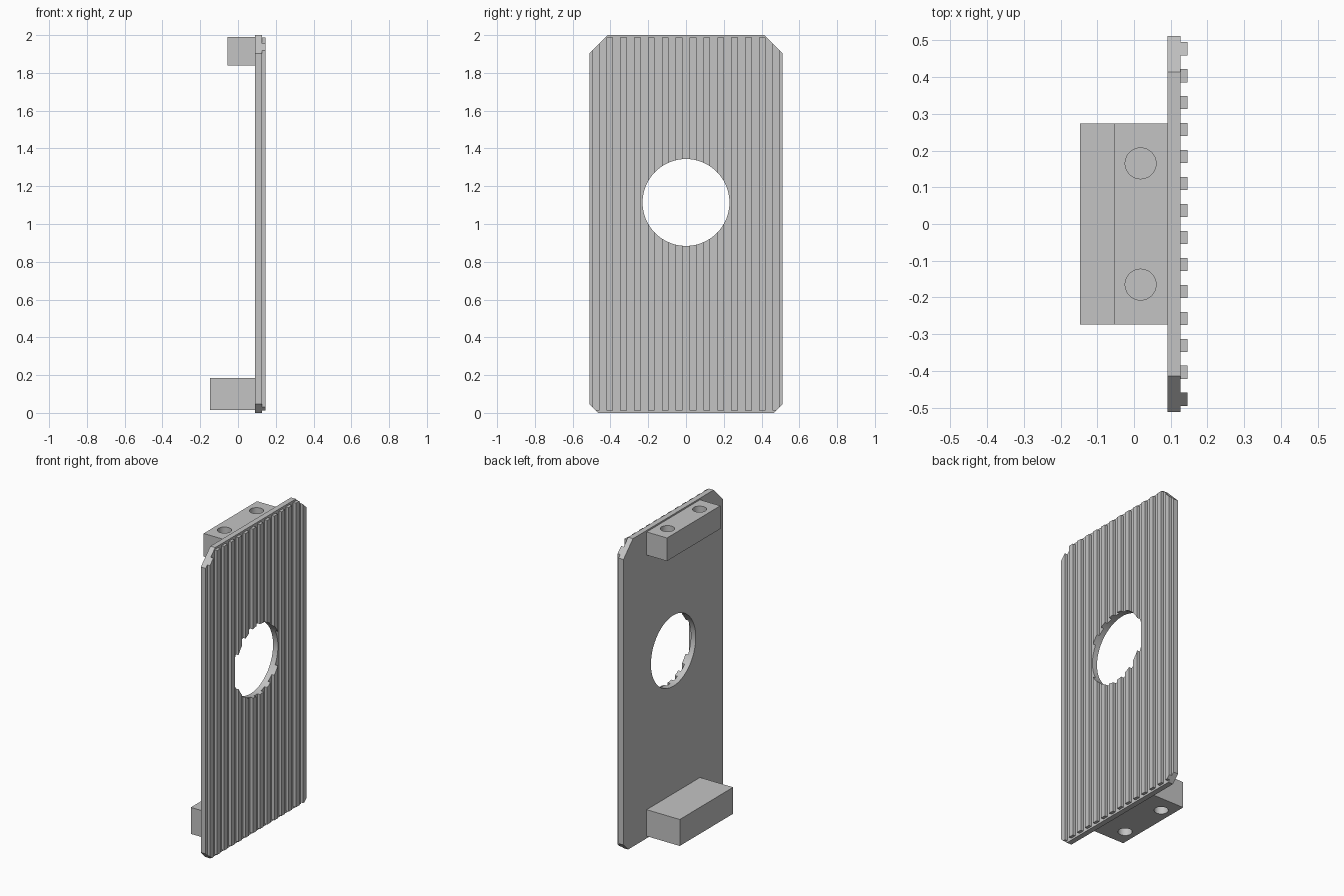
import bpy, bmesh

if "Cube" in bpy.data.objects:
    bpy.data.objects.remove(bpy.data.objects["Cube"], do_unlink=True)

grey = bpy.data.materials.new("plain grey")
grey.use_nodes = True
grey.diffuse_color = (0.55, 0.55, 0.55, 1)
grey.node_tree.nodes["Principled BSDF"].inputs["Base Color"].default_value = grey.diffuse_color

PLATE_BACK, PLATE_FACE, RIB_FACE = 0.091, 0.126, 0.145
HALF_WIDTH, HEIGHT = 0.512, 2.0
TOP_CUT, BOTTOM_CUT = 0.098, 0.048


def finish(name, bm):
    bmesh.ops.recalc_face_normals(bm, faces=bm.faces)
    mesh = bpy.data.meshes.new(name)
    bm.to_mesh(mesh)
    bm.free()
    mesh.materials.append(grey)
    obj = bpy.data.objects.new(name, mesh)
    bpy.context.collection.objects.link(obj)
    return obj


def add_box(bm, low, high):
    verts = bmesh.ops.create_cube(bm, size=1)["verts"]
    for v in verts:
        for i in range(3):
            v.co[i] = low[i] if v.co[i] < 0 else high[i]


def box(name, low, high):
    bm = bmesh.new()
    add_box(bm, low, high)
    return finish(name, bm)


def outline_slab(name, x0, x1):
    """Tall panel with four clipped corners, extruded along x."""
    half = [(HALF_WIDTH - BOTTOM_CUT, 0), (HALF_WIDTH, BOTTOM_CUT),
            (HALF_WIDTH, HEIGHT - TOP_CUT), (HALF_WIDTH - TOP_CUT, HEIGHT)]
    points = half + [(-y, z) for y, z in reversed(half)]
    bm = bmesh.new()
    face = bm.faces.new([bm.verts.new((x0, y, z)) for y, z in points])
    extruded = bmesh.ops.extrude_face_region(bm, geom=[face])["geom"]
    bmesh.ops.translate(bm, vec=(x1 - x0, 0, 0),
                        verts=[g for g in extruded if isinstance(g, bmesh.types.BMVert)])
    return finish(name, bm)


def cylinder(radius, depth, location, along_x=False):
    bpy.ops.mesh.primitive_cylinder_add(vertices=64, radius=radius, depth=depth, location=location,
                                        rotation=(0, 1.570796 if along_x else 0, 0))
    obj = bpy.context.object
    obj.data.materials.append(grey)
    return obj


def cut(obj, cutter, operation="DIFFERENCE"):
    cutter.hide_render = True
    mod = obj.modifiers.new("cut", "BOOLEAN")
    mod.operation, mod.solver, mod.object = operation, "EXACT", cutter
    bpy.context.view_layer.objects.active = obj
    bpy.ops.object.modifier_apply(modifier=mod.name)
    bpy.data.objects.remove(cutter, do_unlink=True)


# Back plate and its vertical ribs
plate = outline_slab("plate", PLATE_BACK, PLATE_FACE)
bm = bmesh.new()
for i in range(14):
    y = (i - 6.5) * 0.0734
    add_box(bm, (PLATE_FACE, y - 0.018, 0.012), (RIB_FACE, y + 0.018, 1.988))
ribs = finish("ribs", bm)
cut(ribs, outline_slab("outline_cutter", 0, 0.3), "INTERSECT")

# Round opening through plate and ribs
for part in (plate, ribs):
    cut(part, cylinder(0.23, 0.4, (0.12, 0, 1.114), along_x=True))

# Mounting blocks with blind screw holes
top_block = box("top_block", (-0.055, -0.274, 1.84), (PLATE_BACK, 0.274, 1.99))
bottom_block = box("bottom_block", (-0.147, -0.274, 0.014), (PLATE_BACK, 0.274, 0.186))
for y in (-0.165, 0.165):
    cut(top_block, cylinder(0.042, 0.24, (0.018, y, 1.99)))
    cut(bottom_block, cylinder(0.042, 0.24, (-0.07, y, 0.014)))

# Smooth round walls, keep edges sharp
bpy.ops.object.select_all(action="DESELECT")
for obj in (plate, ribs, top_block, bottom_block):
    obj.select_set(True)
bpy.context.view_layer.objects.active = plate
bpy.ops.object.shade_smooth_by_angle()
